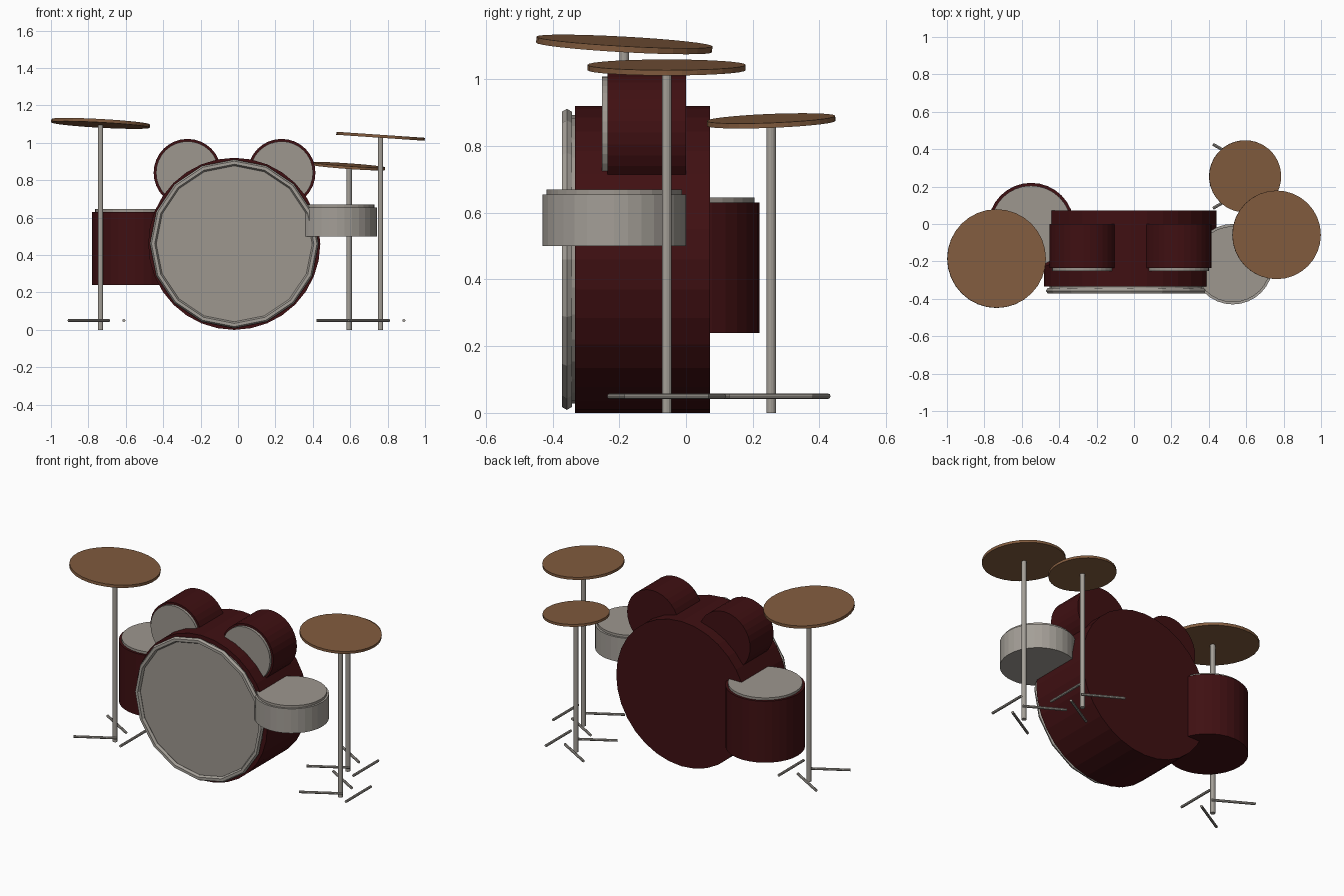
import bpy, math
from mathutils import Vector

if "Cube" in bpy.data.objects:
    bpy.data.objects.remove(bpy.data.objects["Cube"])


def mat(name, rgb):
    m = bpy.data.materials.new(name)
    m.diffuse_color = (*rgb, 1)
    m.use_nodes = True
    m.node_tree.nodes["Principled BSDF"].inputs["Base Color"].default_value = m.diffuse_color
    return m


RED = mat("dark red shell", (0.05, 0.005, 0.006))
HEAD = mat("drum head grey", (0.34, 0.31, 0.275))
METAL = mat("metal grey", (0.37, 0.345, 0.31))
BRONZE = mat("cymbal bronze", (0.225, 0.107, 0.049))


def cyl(name, a, b, r, m, n=32):
    """Capped cylinder running from point a to point b."""
    a, b = Vector(a), Vector(b)
    d = b - a
    bpy.ops.mesh.primitive_cylinder_add(vertices=n, radius=r, depth=d.length, location=(a + b) / 2)
    o = bpy.context.object
    o.rotation_euler = d.to_track_quat('Z', 'Y').to_euler()
    o.name = name
    o.data.materials.append(m)
    return o


# bass drum with front head and hoop
cyl("bass_drum_shell", (-.02, .072, .46), (-.02, -.333, .46), .46, RED)
cyl("bass_drum_head", (-.02, -.33, .46), (-.02, -.35, .46), .432, HEAD)
bpy.ops.mesh.primitive_torus_add(major_segments=16, minor_segments=6, major_radius=.434,
                                 minor_radius=.017, location=(-.02, -.357, .46),
                                 rotation=(math.pi / 2, 0, 0))
hoop = bpy.context.object
hoop.name = "bass_drum_hoop"
hoop.data.materials.append(METAL)

# two rack toms, heads facing forward
for side, x in (("left", -.27), ("right", .233)):
    cyl(side + "_tom_shell", (x, 0, .84), (x, -.235, .84), .181, RED)
    cyl(side + "_tom_head", (x, -.233, .84), (x, -.252, .84), .168, HEAD)

# floor tom and snare
cyl("floor_tom_shell", (-.55, -.01, .24), (-.55, -.01, .63), .23, RED)
cyl("floor_tom_head", (-.55, -.01, .628), (-.55, -.01, .645), .215, HEAD)
cyl("snare_shell", (.528, -.215, .5), (.528, -.215, .655), .215, METAL)
cyl("snare_head", (.528, -.215, .65), (.528, -.215, .67), .203, HEAD)


def cymbal(name, x, y, z, r, sx, sy, thick):
    """Tilted cymbal on a pole with three foot bars."""
    up = Vector((-sx, -sy, 1)).normalized() * thick / 2
    c = Vector((x, y, z))
    cyl(name + "_cymbal", c - up, c + up, r, BRONZE)
    cyl(name + "_stand", (x, y, 0), (x, y, z), .0145, METAL, 12)
    for i in range(3):
        a = i * math.tau / 3
        p = Vector((x + .125 * math.cos(a), y + .125 * math.sin(a), .05))
        d = Vector((math.sin(a), math.cos(a), 0)) * .126
        cyl(f"{name}_foot_{i + 1}", p - d, p + d, .008, METAL, 8)


# cymbals: centre, radius, slope along x and y, thickness
cymbal("crash", -.735, -.185, 1.104, .264, -.055, -.055, .018)
cymbal("ride", .762, -.058, 1.035, .237, -.068, 0, .016)
cymbal("small", .594, .255, .875, .193, -.07, .04, .015)
